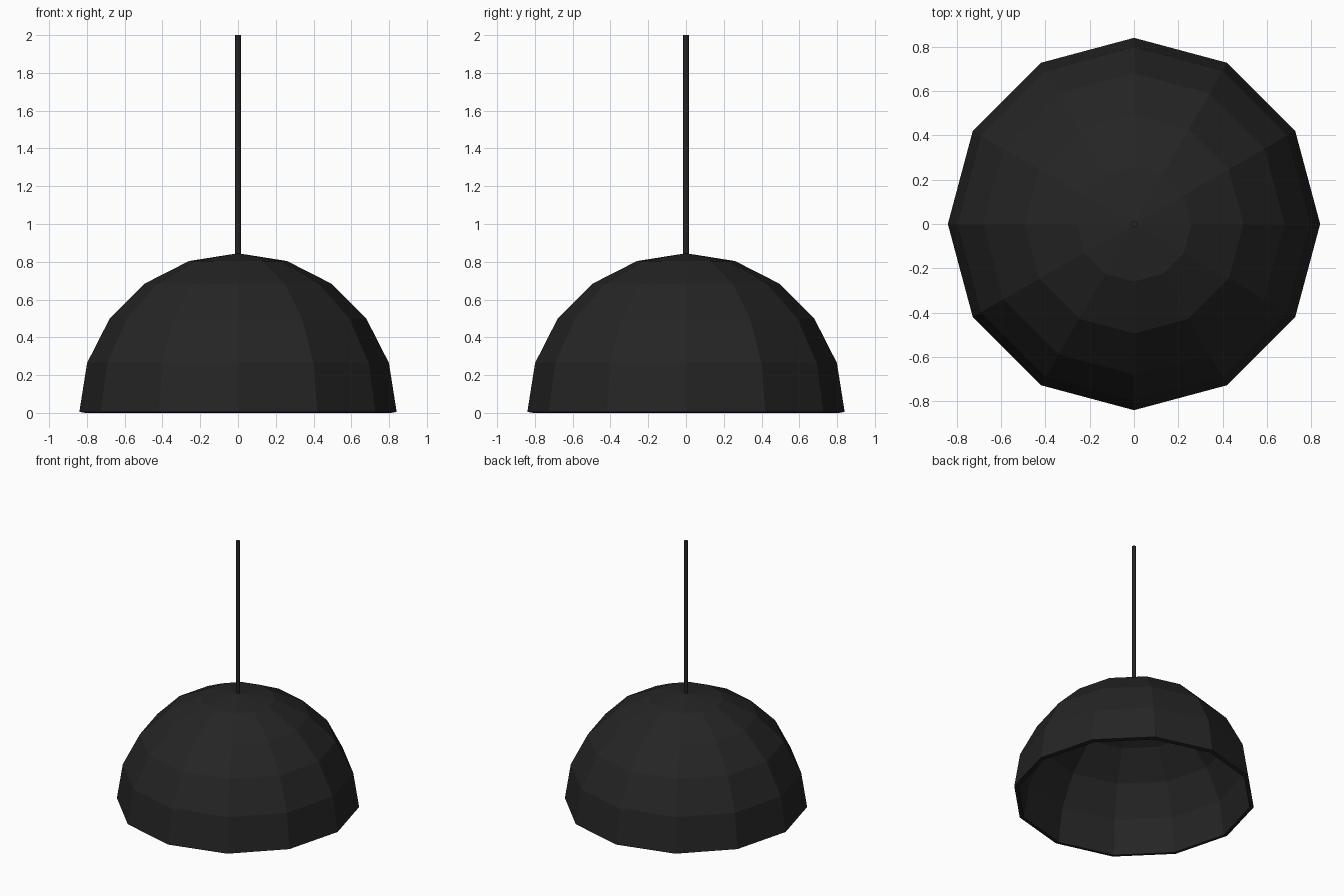
import bpy, bmesh
from mathutils import Matrix

if "Cube" in bpy.data.objects:
    bpy.data.objects.remove(bpy.data.objects["Cube"])

RADIUS, WALL, BASE = 0.84, 0.03, 0.005

black = bpy.data.materials.new("matte black")
black.diffuse_color = (0.018, 0.018, 0.018, 1)
black.use_nodes = True
black.node_tree.nodes["Principled BSDF"].inputs["Base Color"].default_value = black.diffuse_color


def add_object(name, bm):
    mesh = bpy.data.meshes.new(name)
    bm.to_mesh(mesh)
    bm.free()
    mesh.materials.append(black)
    obj = bpy.data.objects.new(name, mesh)
    bpy.context.collection.objects.link(obj)
    return obj


# lamp shade: lower half of a faceted sphere removed, open below, thin wall
bm = bmesh.new()
bmesh.ops.create_uvsphere(bm, u_segments=12, v_segments=10, radius=RADIUS)
bmesh.ops.delete(bm, geom=[v for v in bm.verts if v.co.z < -0.01], context='VERTS')
bmesh.ops.translate(bm, verts=bm.verts, vec=(0, 0, BASE))
shade = add_object("lamp_shade", bm)
wall = shade.modifiers.new("wall", 'SOLIDIFY')
wall.thickness = WALL
wall.offset = -1

# hanging cord: thin straight rod from the crown to the ceiling
bottom, top = BASE + RADIUS - 0.01, 2.0
bm = bmesh.new()
bmesh.ops.create_cone(bm, cap_ends=True, segments=12, radius1=0.015, radius2=0.015,
                      depth=top - bottom,
                      matrix=Matrix.Translation((0, 0, (top + bottom) / 2)))
add_object("hanging_cord", bm)
